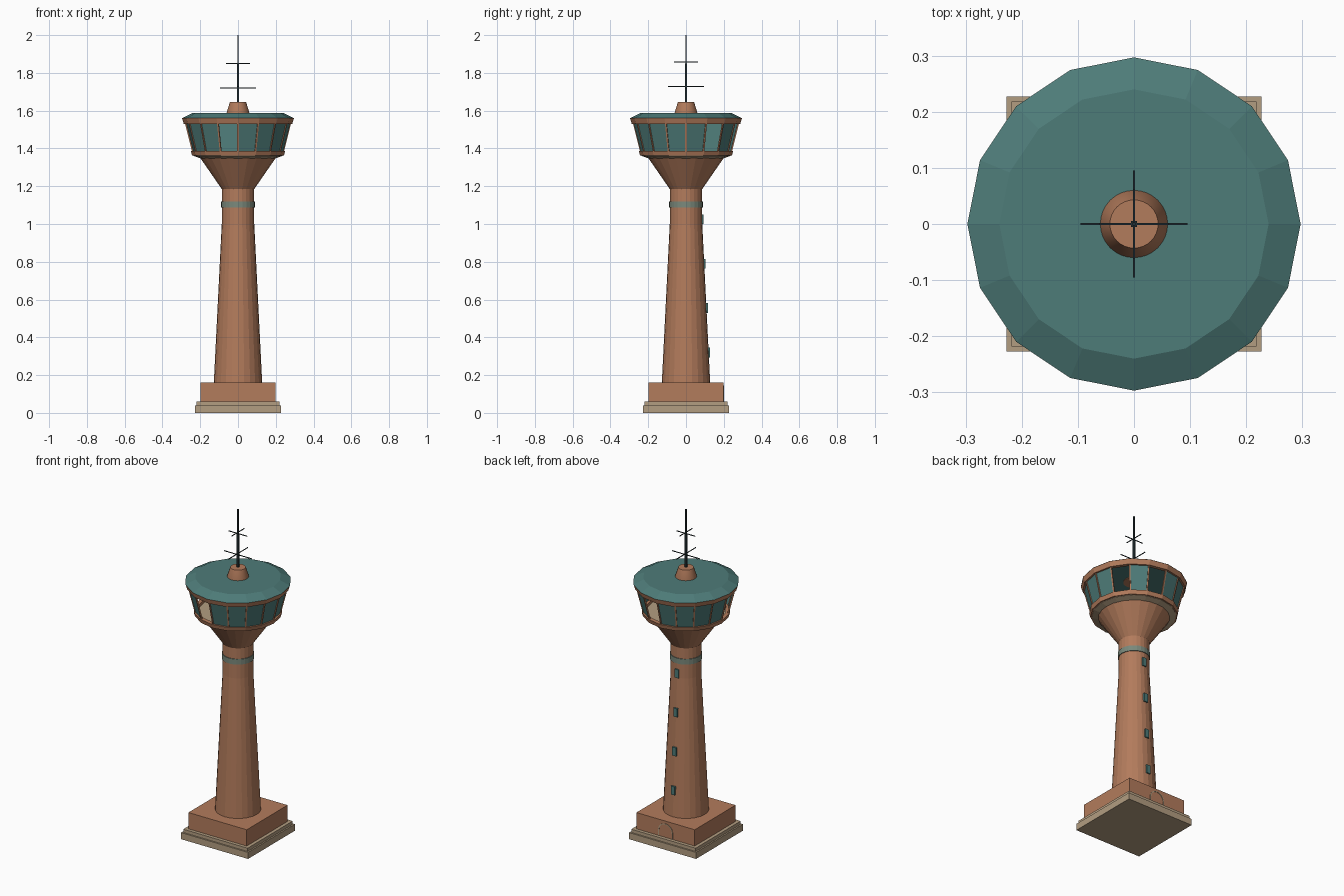
import bpy, bmesh
from math import sin, cos, pi
from mathutils import Vector, Matrix

if "Cube" in bpy.data.objects:
    bpy.data.objects.remove(bpy.data.objects["Cube"])


def material(name, rgb):
    m = bpy.data.materials.new(name)
    m.use_nodes = True
    m.diffuse_color = (*rgb, 1)
    m.node_tree.nodes["Principled BSDF"].inputs["Base Color"].default_value = (*rgb, 1)
    return m


BRICK = material("terracotta", (0.45, 0.20, 0.107))
STONE = material("tan stone", (0.45, 0.34, 0.22))
TEAL = material("teal glass and roof", (0.076, 0.2, 0.19))
BAND = material("grey green band", (0.195, 0.25, 0.2))
DARK = material("dark metal", (0.018, 0.032, 0.036))


def finish(name, bm, mat, fix_normals=True):
    if fix_normals:
        bmesh.ops.remove_doubles(bm, verts=bm.verts, dist=1e-5)
        bmesh.ops.recalc_face_normals(bm, faces=bm.faces)
    mesh = bpy.data.meshes.new(name)
    bm.to_mesh(mesh)
    bm.free()
    mesh.materials.append(mat)
    ob = bpy.data.objects.new(name, mesh)
    bpy.context.collection.objects.link(ob)
    return ob


def ring_point(r, z, step, n):
    a = 2 * pi * step / n
    return Vector((r * cos(a), r * sin(a), z))


def lathe(name, profile, n, mat):
    """Spin a closed (radius, height) outline about the z axis."""
    bm = bmesh.new()
    rows = [[bm.verts.new(ring_point(r, z, i, n)) for r, z in profile] for i in range(n)]
    for i in range(n):
        a, b = rows[i], rows[(i + 1) % n]
        for j in range(len(profile)):
            k = (j + 1) % len(profile)
            if profile[j][0] or profile[k][0]:
                bm.faces.new((a[j], b[j], b[k], a[k]))
    bmesh.ops.dissolve_degenerate(bm, dist=1e-5, edges=bm.edges)
    return finish(name, bm, mat)


def add_box(bm, centre, size):
    m = Matrix.Translation(centre) @ Matrix.Diagonal((*size, 1))
    bmesh.ops.create_cube(bm, size=1, matrix=m)


def box(name, centre, size, mat):
    bm = bmesh.new()
    add_box(bm, centre, size)
    return finish(name, bm, mat)


# Stepped plinth and base block
box("plinth_lower", (0, 0, 0.02), (0.455, 0.455, 0.04), STONE)
box("plinth_upper", (0, 0, 0.05), (0.437, 0.437, 0.02), STONE)
box("base_block", (0, 0, 0.11), (0.396, 0.396, 0.1), BRICK)

# Arched door surround on the back of the block
bm = bmesh.new()
arch = [(0.05, 0.06)] + [(0.05 * cos(pi * i / 10), 0.095 + 0.05 * sin(pi * i / 10))
                         for i in range(11)] + [(-0.05, 0.06)]
loops = []
for scale, y in ((1, 0.197), (1, 0.201), (0.88, 0.201), (0.88, 0.197)):
    loops.append([bm.verts.new((x * scale, y, 0.06 + (z - 0.06) * (scale + 1) / 2))
                  for x, z in arch])
for k in range(4):
    a, b = loops[k], loops[(k + 1) % 4]
    for i in range(len(arch) - 1):
        bm.faces.new((a[i], a[i + 1], b[i + 1], b[i]))
finish("door_surround", bm, STONE)

# Tapered shaft, band and flared neck
lathe("shaft", [(0, 0.16), (0.128, 0.16), (0.086, 1.0), (0.086, 1.19), (0, 1.19)], 24, BRICK)
lathe("shaft_band", [(0.08, 1.087), (0.09, 1.087), (0.09, 1.12), (0.08, 1.12)], 24, BAND)
lathe("flared_neck", [(0, 1.185), (0.086, 1.185), (0.2, 1.35), (0, 1.35)], 24, BRICK)

# Small stair windows up the back of the shaft
for i in range(4):
    z = 0.32 + 0.235 * i
    r = 0.128 - 0.042 * (z - 0.16) / 0.84
    box(f"stair_window_{i + 1}", (0, min(r, 0.128), z), (0.026, 0.016, 0.052), TEAL)

# Cab floor, sill and head rings
N = 16
lathe("cab_floor", [(0, 1.348), (0.2, 1.348), (0.235, 1.36), (0.235, 1.37), (0, 1.37)], N, STONE)
lathe("cab_sill", [(0.225, 1.362), (0.243, 1.362), (0.25, 1.387), (0.225, 1.387)], N, BRICK)
lathe("cab_head", [(0.265, 1.53), (0.287, 1.53), (0.296, 1.56), (0.265, 1.56)], N, BRICK)

# Sloping window panes, with four bays left open
LOW, HIGH = (0.24, 1.385), (0.277, 1.533)
OPEN_BAYS = (1, 3, 8, 11)
bm = bmesh.new()
for i in range(N):
    if i not in OPEN_BAYS:
        corners = [(LOW, i), (LOW, i + 1), (HIGH, i + 1), (HIGH, i)]
        bm.faces.new([bm.verts.new(ring_point(*p, s, N)) for p, s in corners])
finish("cab_windows", bm, TEAL, fix_normals=False)

# Mullions at the corners
bm = bmesh.new()
for i in range(N):
    a, b = ring_point(*LOW, i, N), ring_point(*HIGH, i, N)
    m = Matrix.Translation((a + b) / 2) @ Matrix.Rotation(2 * pi * i / N, 4, "Z")
    tilt = Vector((HIGH[0] - LOW[0], 0, HIGH[1] - LOW[1]))
    m = m @ tilt.to_track_quat("Z", "Y").to_matrix().to_4x4()
    m = m @ Matrix.Diagonal((0.008, 0.008, tilt.length, 1))
    bmesh.ops.create_cube(bm, size=1, matrix=m)
finish("cab_mullions", bm, BRICK)

# Roof and cap
lathe("roof", [(0.28, 1.558), (0.297, 1.56), (0.24, 1.588), (0, 1.588), (0, 1.578), (0.235, 1.578)],
      N, TEAL)
cap = lathe("roof_cap", [(0, 1.574), (0.06, 1.574), (0.06, 1.59), (0.043, 1.645), (0, 1.645)],
            32, BRICK)
bpy.context.view_layer.objects.active = cap
cap.select_set(True)
bpy.ops.object.shade_smooth_by_angle()
cap.select_set(False)

# Mast with crossed aerials
box("mast_lower", (0, 0, 1.745), (0.01, 0.01, 0.21), DARK)
box("mast_upper", (0, 0, 1.92), (0.006, 0.006, 0.16), DARK)
bm = bmesh.new()
for z, length in ((1.72, 0.19), (1.85, 0.125)):
    add_box(bm, (0, 0, z), (length, 0.004, 0.004))
    add_box(bm, (0, 0, z + 0.008), (0.004, length, 0.004))
finish("aerial_bars", bm, DARK)
